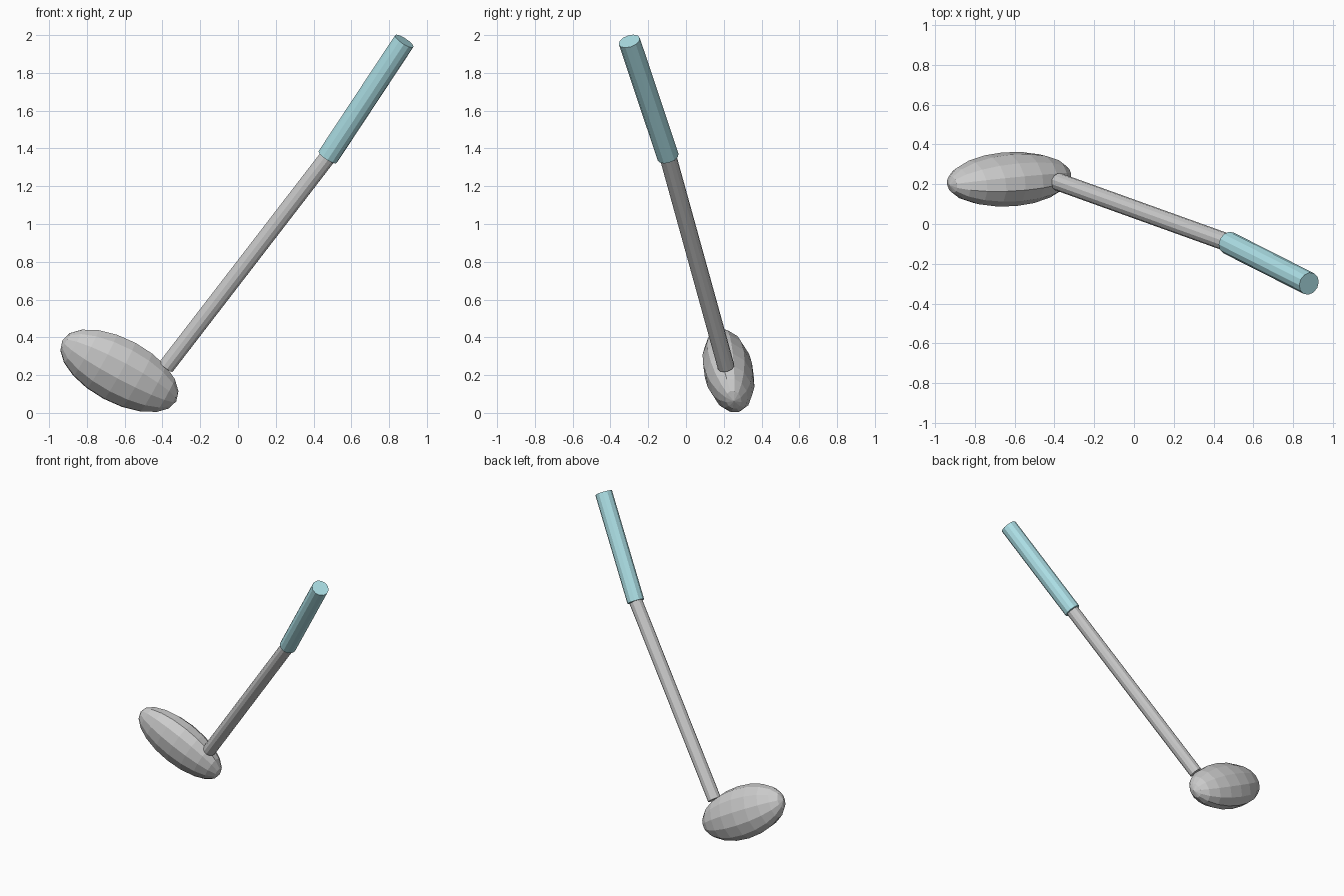
import bpy
from mathutils import Vector, Matrix

if "Cube" in bpy.data.objects:
    bpy.data.objects.remove(bpy.data.objects["Cube"])


def rod(name, start, end, radius_start, radius_end, sides=12):
    """Flat-faced capped cylinder between two points."""
    a, b = Vector(start), Vector(end)
    axis = b - a
    bpy.ops.mesh.primitive_cone_add(vertices=sides, radius1=radius_start,
                                    radius2=radius_end, depth=axis.length)
    ob = bpy.context.object
    ob.name = name
    rot = axis.to_track_quat('Z', 'Y').to_matrix().to_4x4()
    ob.matrix_world = Matrix.Translation((a + b) / 2) @ rot
    return ob


# Club head: flattened ellipsoid, poles along its long axis
bpy.ops.mesh.primitive_uv_sphere_add(segments=12, ring_count=10, radius=1)
head = bpy.context.object
head.name = "club_head"
long_axis = Vector((0.878, 0.082, -0.470)).normalized()
wide = Vector((0.43, -0.31, 0.85))
wide = (wide - wide.dot(long_axis) * long_axis).normalized()
thin = long_axis.cross(wide)
basis = Matrix((wide, thin, long_axis)).transposed().to_4x4()
head.matrix_world = (Matrix.Translation((-0.628, 0.225, 0.223)) @ basis
                     @ Matrix.Diagonal((0.179, 0.131, 0.343, 1)))

# Shaft and slightly bent grip
joint = (0.475, -0.095, 1.355)
rod("shaft", (-0.38, 0.212, 0.245), joint, 0.045, 0.045)
grip = rod("grip", joint, (0.88, -0.30, 1.968), 0.058, 0.058)

teal = bpy.data.materials.new("teal_rubber")
teal.diffuse_color = (0.42, 0.75, 0.80, 1)
teal.use_nodes = True
teal.node_tree.nodes["Principled BSDF"].inputs["Base Color"].default_value = teal.diffuse_color
grip.data.materials.append(teal)
